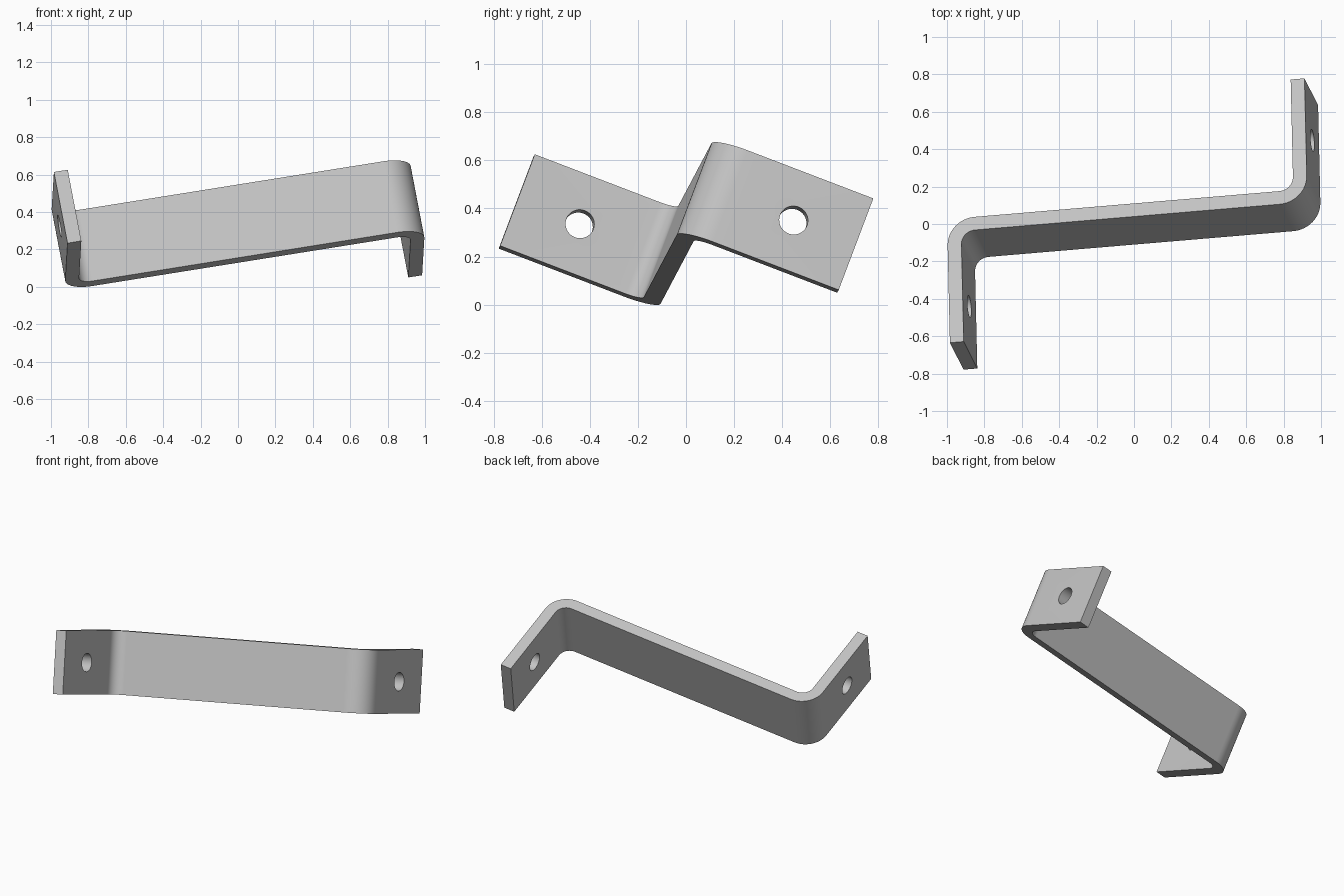
import bpy
import bmesh
from math import cos, sin, pi
from mathutils import Matrix, Vector

cube = bpy.data.objects.get("Cube")
if cube:
    bpy.data.objects.remove(cube, do_unlink=True)

# Bracket sizes: half span, half depth, strip thickness, strip width
SPAN, REACH, THICK, WIDTH = 0.978, 0.67, 0.075, 0.413
OUTER, INNER = 0.15, 0.075
HOLE_RADIUS, HOLE_POS = 0.06, 0.392
STEPS = 12

# Tilted frame: along the web, along the flanges, across the strip
web = Vector((0.984, 0.083, 0.157)).normalized()
across = Vector((-0.179, 0.348, 0.92))
flange = across.cross(web).normalized()
across = web.cross(flange)
frame = Matrix((web, flange, across)).transposed().to_4x4()
frame.translation = (0, 0, 0.3375)

steel = bpy.data.materials.new("steel_grey")
steel.use_nodes = True
grey = (0.55, 0.55, 0.55, 1)
steel.diffuse_color = grey
steel.node_tree.nodes["Principled BSDF"].inputs["Base Color"].default_value = grey


def arc(cx, cy, radius, start, end):
    angles = [start + (end - start) * i / STEPS for i in range(STEPS + 1)]
    return [(cx + radius * cos(a), cy + radius * sin(a)) for a in angles]


def finish(bm, name):
    bmesh.ops.recalc_face_normals(bm, faces=bm.faces)
    mesh = bpy.data.meshes.new(name)
    bm.to_mesh(mesh)
    bm.free()
    mesh.materials.append(steel)
    obj = bpy.data.objects.new(name, mesh)
    bpy.context.collection.objects.link(obj)
    return obj


# Half outline of the Z strip: flange end, outer bend, then the far inner bend
half = THICK / 2
outline = [(-SPAN + THICK, -REACH), (-SPAN, -REACH)]
outline += arc(-SPAN + OUTER, half - OUTER, OUTER, pi, pi / 2)
outline += arc(SPAN - THICK - INNER, half + INNER, INNER, -pi / 2, 0)
outline += [(-x, -y) for x, y in outline]

# Extrude the outline across the strip width
bm = bmesh.new()
face = bm.faces.new([bm.verts.new((x, y, -WIDTH / 2)) for x, y in outline])
grown = bmesh.ops.extrude_face_region(bm, geom=[face])["geom"]
bmesh.ops.translate(bm, vec=(0, 0, WIDTH),
                    verts=[v for v in grown if isinstance(v, bmesh.types.BMVert)])
bracket = finish(bm, "bent_bracket")

# Screw holes through both flanges
bm = bmesh.new()
for side in (-1, 1):
    place = Matrix.Translation((side * (SPAN - half), side * HOLE_POS, 0))
    bmesh.ops.create_cone(bm, cap_ends=True, segments=40, radius1=HOLE_RADIUS,
                          radius2=HOLE_RADIUS, depth=THICK * 3,
                          matrix=place @ Matrix.Rotation(pi / 2, 4, "Y"))
cutter = finish(bm, "hole_cutter")
cutter.hide_render = True

bpy.ops.object.select_all(action="DESELECT")
bracket.select_set(True)
bpy.context.view_layer.objects.active = bracket
cut = bracket.modifiers.new("holes", "BOOLEAN")
cut.operation = "DIFFERENCE"
cut.solver = "EXACT"
cut.object = cutter
bpy.ops.object.modifier_apply(modifier=cut.name)
bpy.data.objects.remove(cutter, do_unlink=True)

# Tilt into place and smooth the bends
bracket.data.transform(frame)
bpy.ops.object.shade_smooth_by_angle(angle=pi / 6)
